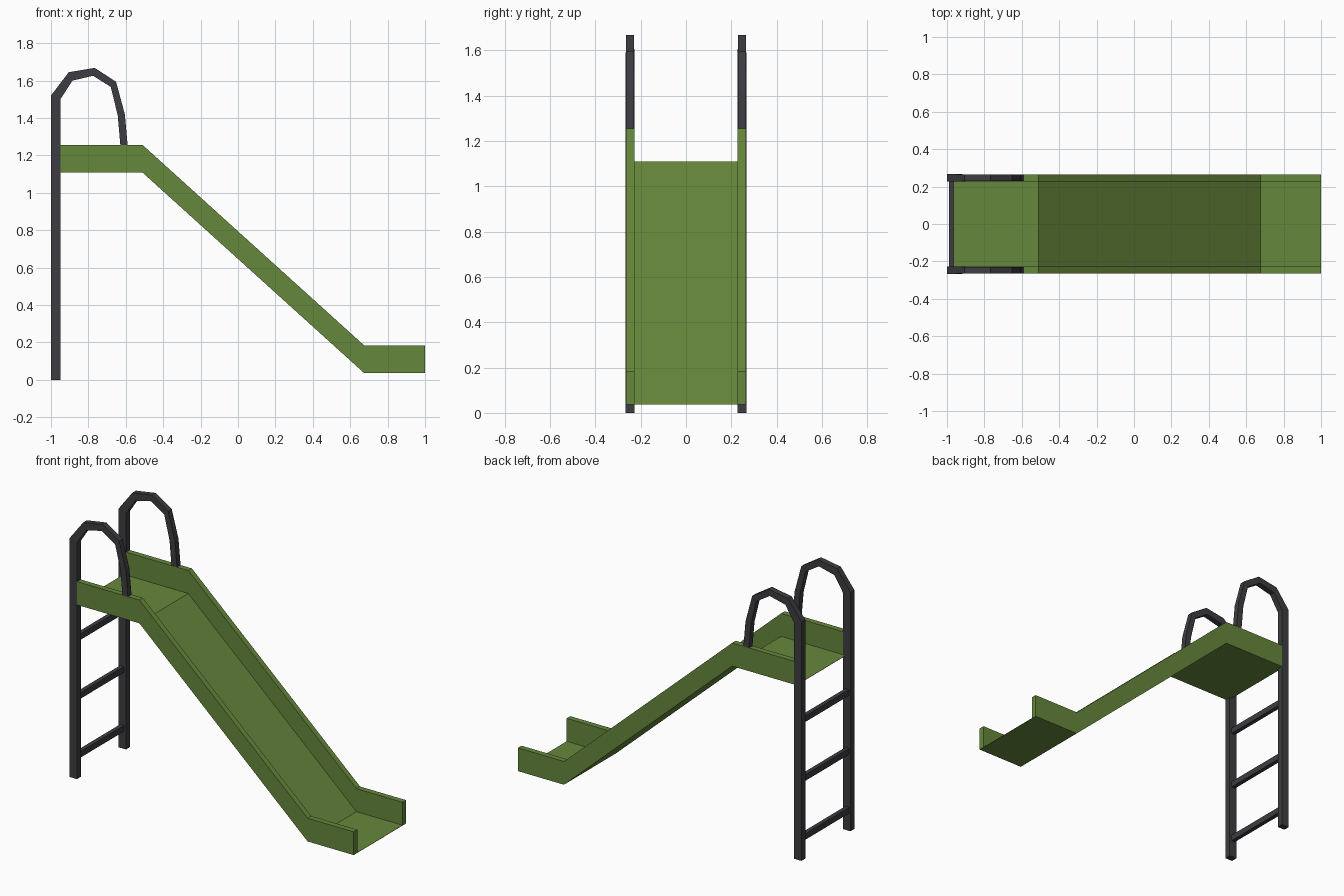
import bpy, bmesh

if "Cube" in bpy.data.objects:
    bpy.data.objects.remove(bpy.data.objects["Cube"])


def material(name, rgb):
    m = bpy.data.materials.new(name)
    m.diffuse_color = (*rgb, 1)
    m.use_nodes = True
    m.node_tree.nodes["Principled BSDF"].inputs["Base Color"].default_value = m.diffuse_color
    return m


GREEN = material("green_plastic", (0.133, 0.245, 0.045))
DARK = material("dark_metal", (0.047, 0.047, 0.054))


def loft(name, rings, mat, caps=True):
    """Join equal-sized cross-section rings, optionally capping both ends."""
    bm = bmesh.new()
    loops = [[bm.verts.new(p) for p in ring] for ring in rings]
    n = len(rings[0])
    for a, b in zip(loops, loops[1:]):
        for i in range(n):
            j = (i + 1) % n
            bm.faces.new((a[i], a[j], b[j], b[i]))
    if caps:
        bm.faces.new(loops[0])
        bm.faces.new(loops[-1])
    bmesh.ops.recalc_face_normals(bm, faces=bm.faces)
    mesh = bpy.data.meshes.new(name)
    bm.to_mesh(mesh)
    bm.free()
    mesh.materials.append(mat)
    obj = bpy.data.objects.new(name, mesh)
    bpy.context.collection.objects.link(obj)
    return obj


# Slide chute: U section swept along platform, slope and run-out
W, T, H, F = 0.264, 0.036, 0.148, 0.002
section = [(-W, 0), (W, 0), (W, H), (W - T, H),
           (W - T, F), (-W + T, F), (-W + T, H), (-W, H)]
path = [(-0.965, 1.108), (-0.51, 1.108), (0.675, 0.036), (1.0, 0.036)]
loft("slide_chute", [[(x, y, z + h) for y, h in section] for x, z in path], GREEN)

# Ladder posts running into arched handrails: outer point, inner point, half width
rail = [((-1.0, 0.0), (-0.948, 0.0), 0.020),
        ((-1.0, 1.52), (-0.948, 1.503), 0.020),
        ((-0.905, 1.645), (-0.885, 1.60), 0.018),
        ((-0.766, 1.668), (-0.775, 1.626), 0.018),
        ((-0.652, 1.594), (-0.680, 1.566), 0.018),
        ((-0.605, 1.42), (-0.643, 1.414), 0.018),
        ((-0.590, 1.255), (-0.629, 1.255), 0.018)]
for side, s in (("left", 1), ("right", -1)):
    c = s * 0.247
    loft(side + "_handrail",
         [[(o[0], c - w, o[1]), (o[0], c + w, o[1]),
           (i[0], c + w, i[1]), (i[0], c - w, i[1])] for o, i, w in rail], DARK)

# Ladder rungs, a little taller than deep
RX, RZ = 0.0135, 0.019
for k in range(3):
    x, z = -0.976, 0.13 + 0.375 * k
    loft(f"rung_{k + 1}",
         [[(x - RX, y, z - RZ), (x + RX, y, z - RZ), (x + RX, y, z + RZ), (x - RX, y, z + RZ)]
          for y in (-0.235, 0.235)], DARK)
